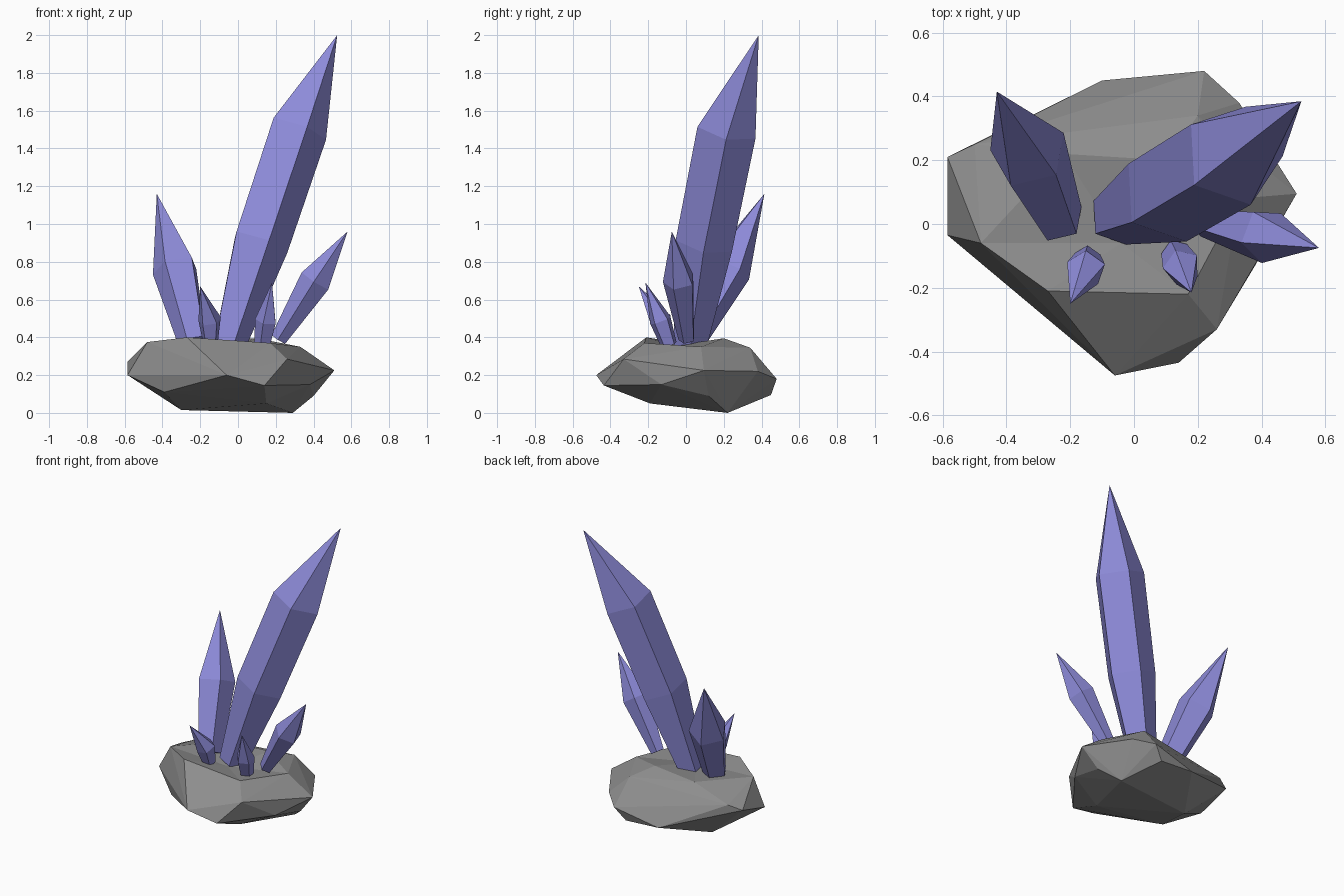
import bpy, bmesh, math
from mathutils import Vector

if "Cube" in bpy.data.objects:
    bpy.data.objects.remove(bpy.data.objects["Cube"])


def material(name, color):
    m = bpy.data.materials.new(name)
    m.diffuse_color = (*color, 1)
    m.use_nodes = True
    m.node_tree.nodes["Principled BSDF"].inputs["Base Color"].default_value = m.diffuse_color
    return m


def finish(bm, name, mat):
    bmesh.ops.recalc_face_normals(bm, faces=bm.faces)
    me = bpy.data.meshes.new(name)
    bm.to_mesh(me)
    bm.free()
    me.materials.append(mat)
    ob = bpy.data.objects.new(name, me)
    bpy.context.collection.objects.link(ob)
    return ob


stone = material("grey stone", (0.27, 0.27, 0.27))
violet = material("violet crystal", (0.27, 0.26, 0.70))

# Rock: faceted hull with a shallow dent in the top
rock_points = [
    # upper rim
    (-0.27, -0.21, 0.40), (0.17, -0.22, 0.37), (0.33, 0.08, 0.35),
    (0.10, 0.20, 0.395), (0.20, 0.34, 0.345), (-0.22, 0.22, 0.375),
    (-0.48, -0.06, 0.375),
    # widest belt
    (-0.585, -0.035, 0.20), (-0.585, 0.21, 0.27), (-0.50, 0.25, 0.30),
    (-0.10, 0.45, 0.11), (0.22, 0.48, 0.18), (0.33, 0.38, 0.22),
    (0.51, 0.095, 0.225), (0.38, -0.13, 0.15), (0.26, -0.33, 0.285),
    (0.14, -0.435, 0.145), (-0.06, -0.475, 0.20), (-0.39, -0.18, 0.11),
    # underside
    (0.29, 0.22, 0.0), (-0.30, 0.14, 0.015), (0.15, -0.19, 0.05),
    (0.40, 0.12, 0.09), (0.15, 0.45, 0.095),
]
bm = bmesh.new()
for p in rock_points:
    bm.verts.new(p)
dent = bm.verts.new((-0.04, -0.06, 0.44))
hull = bmesh.ops.convex_hull(bm, input=bm.verts)
loose = {g for g in hull["geom_interior"] + hull["geom_unused"]
         if isinstance(g, bmesh.types.BMVert)}
bmesh.ops.delete(bm, geom=list(loose), context='VERTS')
dent.co.z = 0.355
finish(bm, "rock", stone)


def crystal(name, rings, tip, phase, sides=5):
    """Pointed prism: rings of (centre, radius) square to the axis, then a tip."""
    bm = bmesh.new()
    tip = Vector(tip)
    axis = (tip - Vector(rings[0][0])).normalized()
    a = math.radians(phase)
    u = Vector((math.cos(a), math.sin(a), 0))
    u = (u - axis * u.dot(axis)).normalized()
    v = axis.cross(u)
    loops = []
    for centre, r in rings:
        loops.append([bm.verts.new(Vector(centre) + r * (
            u * math.cos(math.tau * i / sides) + v * math.sin(math.tau * i / sides)))
            for i in range(sides)])
    bm.faces.new(loops[0][::-1])
    top = bm.verts.new(tip)
    for i in range(sides):
        j = (i + 1) % sides
        for lo, hi in zip(loops, loops[1:]):
            bm.faces.new((lo[i], lo[j], hi[j], hi[i]))
        bm.faces.new((loops[-1][i], loops[-1][j], top))
    finish(bm, name, violet)


# Crystals
crystal("main_crystal",
        [((-0.055, 0.02, 0.35), 0.09), ((0.11, 0.095, 0.90), 0.16), ((0.31, 0.215, 1.50), 0.165)],
        (0.525, 0.385, 2.0), 3)
crystal("left_crystal",
        [((-0.235, 0.015, 0.37), 0.08), ((-0.33, 0.225, 0.765), 0.125)],
        (-0.43, 0.415, 1.16), 30)
crystal("right_crystal",
        [((0.215, 0.005, 0.39), 0.045), ((0.41, -0.035, 0.70), 0.088)],
        (0.58, -0.075, 0.96), 45)
crystal("small_left_crystal",
        [((-0.145, -0.105, 0.37), 0.042), ((-0.15, -0.14, 0.49), 0.063)],
        (-0.20, -0.25, 0.67), 20)
crystal("small_right_crystal",
        [((0.13, -0.09, 0.36), 0.045), ((0.15, -0.135, 0.49), 0.06)],
        (0.18, -0.215, 0.69), 40)
